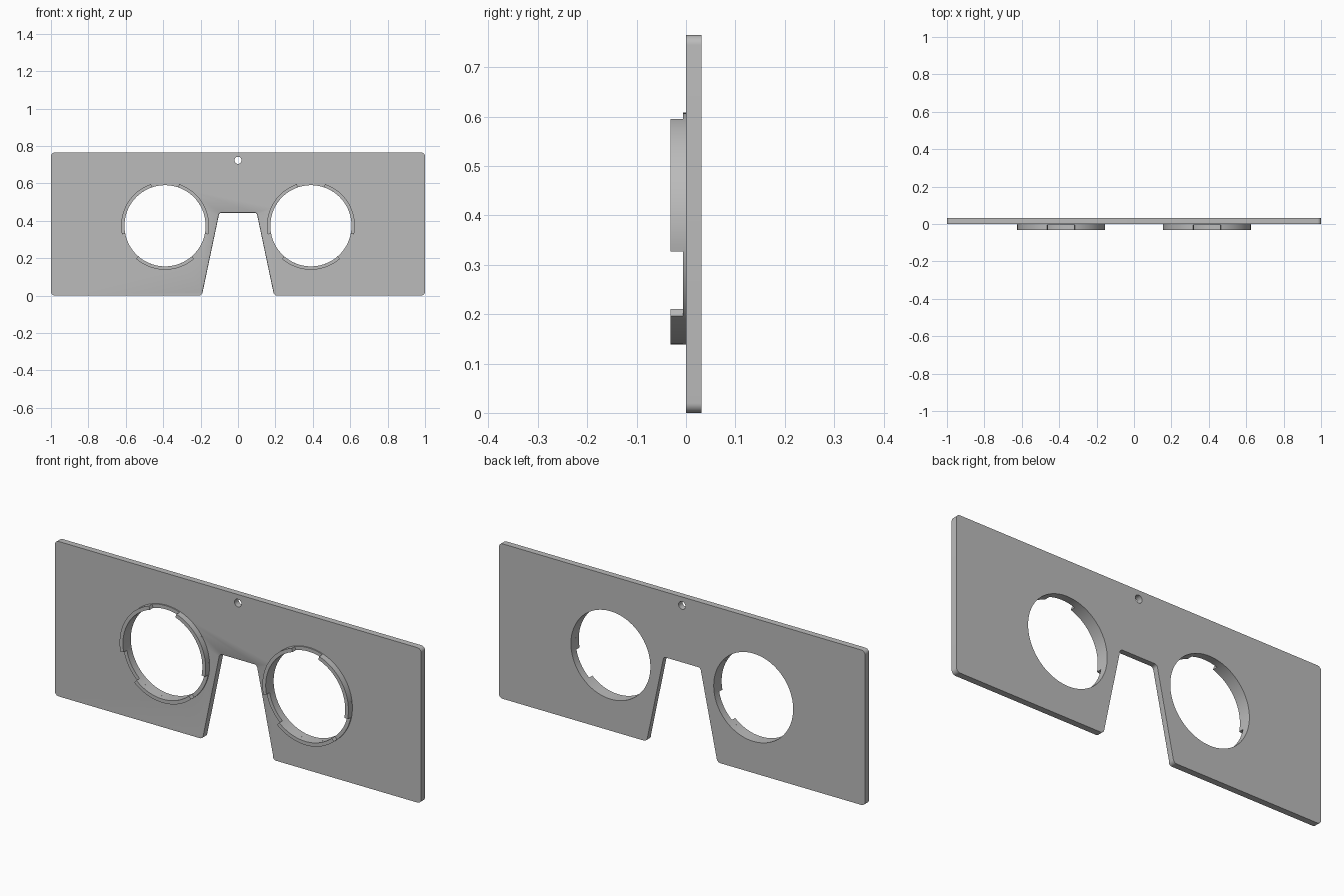
import bpy, bmesh
from math import sin, cos, pi, radians
from mathutils import Vector

cube = bpy.data.objects.get("Cube")
if cube:
    bpy.data.objects.remove(cube)

THICK, RAISE, LIP = 0.031, 0.031, 0.006
EYE_X, EYE_Z, INNER, OUTER = 0.39, 0.373, 0.217, 0.235
SEGS = 96

grey = bpy.data.materials.new("matte_grey")
grey.use_nodes = True
colour = (0.5, 0.5, 0.5, 1)
grey.diffuse_color = colour
grey.node_tree.nodes["Principled BSDF"].inputs["Base Color"].default_value = colour


def finish(bm, name):
    bmesh.ops.recalc_face_normals(bm, faces=bm.faces)
    mesh = bpy.data.meshes.new(name)
    bm.to_mesh(mesh)
    bm.free()
    mesh.materials.append(grey)
    obj = bpy.data.objects.new(name, mesh)
    bpy.context.collection.objects.link(obj)
    return obj


def smooth(obj):
    bpy.ops.object.select_all(action='DESELECT')
    obj.select_set(True)
    bpy.context.view_layer.objects.active = obj
    bpy.ops.object.shade_smooth_by_angle(angle=radians(30))


def prism(points, y0, y1):
    """Extrude an outline in x and z from y0 to y1."""
    bm = bmesh.new()
    face = bm.faces.new([bm.verts.new((x, y0, z)) for x, z in points])
    new = bmesh.ops.extrude_face_region(bm, geom=[face])["geom"]
    moved = [v for v in new if isinstance(v, bmesh.types.BMVert)]
    bmesh.ops.translate(bm, verts=moved, vec=(0, y1 - y0, 0))
    return bm


def rounded(corners, steps=8):
    """Round each (x, z, radius) corner of a closed outline."""
    out = []
    for i, (x, z, r) in enumerate(corners):
        p = Vector((x, z))
        a = (Vector(corners[i - 1][:2]) - p).normalized()
        b = (Vector(corners[(i + 1) % len(corners)][:2]) - p).normalized()
        half = a.angle(b) / 2
        centre = p + (a + b).normalized() * (r / sin(half))
        start = p + a * (r * cos(half) / sin(half)) - centre
        end = p + b * (r * cos(half) / sin(half)) - centre
        sweep = start.angle(end)
        for k in range(steps + 1):
            t = k / steps
            q = (start * sin((1 - t) * sweep) + end * sin(t * sweep)) / sin(sweep)
            out.append(tuple(centre + q))
    return out


def circle(x, z, r, n):
    return [(x + r * cos(2 * pi * i / n), z + r * sin(2 * pi * i / n)) for i in range(n)]


def arc_band(x, z, start, end, n):
    angles = [radians(start + (end - start) * i / n) for i in range(n + 1)]
    outer = [(x + OUTER * cos(a), z + OUTER * sin(a)) for a in angles]
    inner = [(x + INNER * cos(a), z + INNER * sin(a)) for a in reversed(angles)]
    return outer + inner


# Plate with rounded corners and a tapered nose notch
right_side = [(0.10, 0.442, 0.015), (0.193, 0, 0.02), (1, 0, 0.02), (1, 0.765, 0.02)]
left_side = [(-x, z, r) for x, z, r in reversed(right_side)]
bm = prism(rounded(right_side + left_side), 0, THICK)

# Soften the front edge of the notch
notch = [e for e in bm.edges if all(
    abs(v.co.y) < 1e-5 and abs(v.co.x) < 0.192 and v.co.z > 0.01 for v in e.verts)]
bmesh.ops.bevel(bm, geom=notch, offset=0.006, segments=2, profile=0.5, affect='EDGES')
plate = finish(bm, "plate")

# Eye openings and the small pin hole
holes = [(-EYE_X, EYE_Z, INNER, SEGS), (EYE_X, EYE_Z, INNER, SEGS), (0, 0.723, 0.019, 32)]
for x, z, r, n in holes:
    cutter = finish(prism(circle(x, z, r, n), -0.1, 0.1), "hole_cutter")
    cutter.hide_render = True
    mod = plate.modifiers.new("hole", 'BOOLEAN')
    mod.operation, mod.solver, mod.object = 'DIFFERENCE', 'EXACT', cutter
    bpy.context.view_layer.objects.active = plate
    bpy.ops.object.modifier_apply(modifier=mod.name)
    bpy.data.objects.remove(cutter)
smooth(plate)

# Lens holders: a low lip all round, with three taller clips
for side, sx in (("right", -EYE_X), ("left", EYE_X)):
    bm = bmesh.new()
    loops = [[bm.verts.new((x, y, z)) for x, z in circle(sx, EYE_Z, r, SEGS)]
             for r, y in ((OUTER, 0), (OUTER, -LIP), (INNER, -LIP), (INNER, 0))]
    for a, b in zip(loops, loops[1:]):
        for i in range(SEGS):
            j = (i + 1) % SEGS
            bm.faces.new((a[i], a[j], b[j], b[i]))
    smooth(finish(bm, side + "_lens_lip"))
    for label, mid in (("outer", 30), ("inner", 150), ("bottom", 270)):
        if sx < 0 and label != "bottom":
            mid = 180 - mid
        outline = arc_band(sx, EYE_Z, mid - 41.3, mid + 41.3, 24)
        smooth(finish(prism(outline, -RAISE, -LIP), f"{side}_{label}_lens_clip"))
